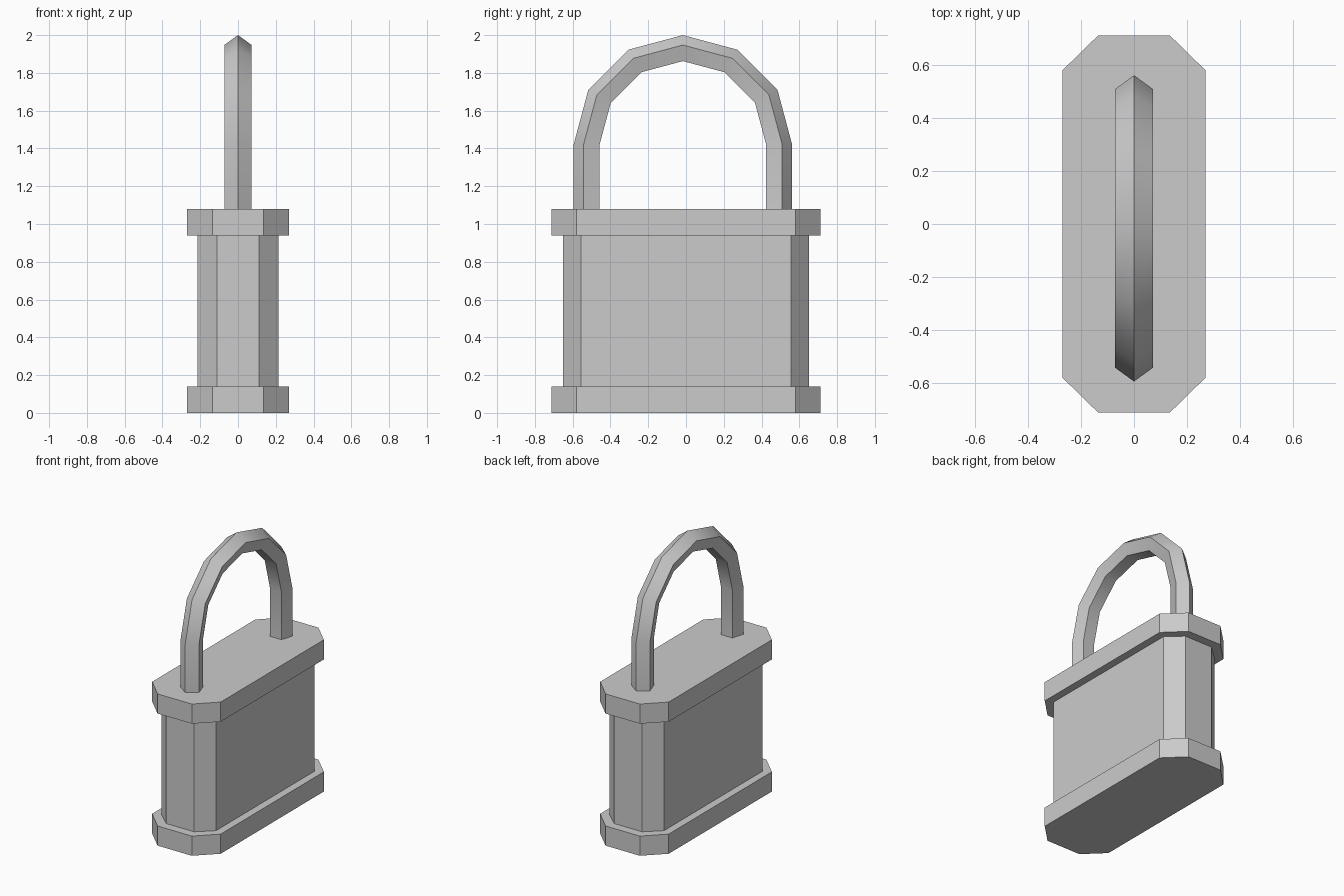
import bpy, bmesh
from math import sin, cos, pi, radians

if "Cube" in bpy.data.objects:
    bpy.data.objects.remove(bpy.data.objects["Cube"])


def finish(bm, name):
    bmesh.ops.recalc_face_normals(bm, faces=bm.faces)
    mesh = bpy.data.meshes.new(name)
    bm.to_mesh(mesh)
    bm.free()
    obj = bpy.data.objects.new(name, mesh)
    bpy.context.collection.objects.link(obj)
    return obj


def chamfered_slab(name, hx, hy, cx, cy, z0, z1):
    """Rectangle with cut corners, extruded from z0 to z1."""
    outline = [(hx, -cy), (hx, cy), (cx, hy), (-cx, hy),
               (-hx, cy), (-hx, -cy), (-cx, -hy), (cx, -hy)]
    bm = bmesh.new()
    base = bm.faces.new([bm.verts.new((x, y, z0)) for x, y in outline])
    top = bmesh.ops.extrude_face_region(bm, geom=[base], use_keep_orig=True)["geom"]
    bmesh.ops.translate(bm, vec=(0, 0, z1 - z0),
                        verts=[v for v in top if isinstance(v, bmesh.types.BMVert)])
    return finish(bm, name)


# Lock case with a wider plate at each end
chamfered_slab("bottom_plate", 0.27, 0.712, 0.135, 0.58, 0, 0.14)
chamfered_slab("lock_body", 0.215, 0.65, 0.11, 0.555, 0.14, 0.94)
chamfered_slab("top_plate", 0.27, 0.712, 0.135, 0.58, 0.94, 1.08)

# Shackle: pentagonal bar swept up one leg, round a half circle and down
bar_r, bow_r, bow_y, bow_z, foot_z = 0.076, 0.502, -0.0165, 1.422, 1.08
path = [(pi, foot_z)] + [(pi - i * pi / 6, bow_z) for i in range(7)] + [(0, foot_z)]
bm = bmesh.new()
rings = []
for angle, z in path:
    ring = []
    for k in range(5):
        t = 2 * pi * k / 5
        r = bow_r + bar_r * cos(t)
        ring.append(bm.verts.new((bar_r * sin(t), bow_y + r * cos(angle), z + r * sin(angle))))
    rings.append(ring)
for a, b in zip(rings, rings[1:]):
    for k in range(5):
        n = (k + 1) % 5
        bm.faces.new((a[k], a[n], b[n], b[k]))
bm.faces.new(rings[0])
bm.faces.new(rings[-1])
shackle = finish(bm, "shackle")
bpy.context.view_layer.objects.active = shackle
shackle.select_set(True)
bpy.ops.object.shade_smooth_by_angle(angle=radians(40))
